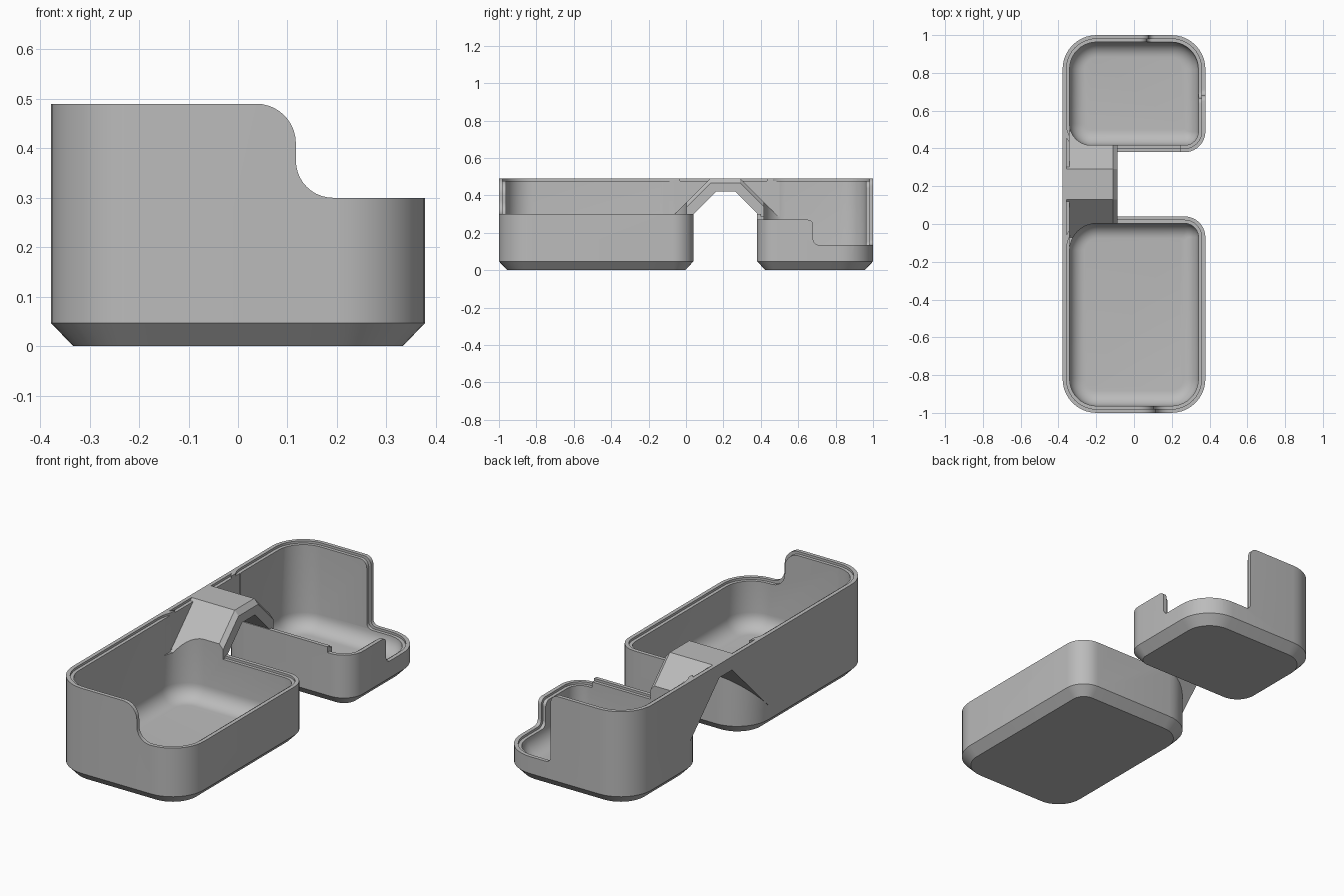
import bpy, bmesh, math
from mathutils import Vector

cube = bpy.data.objects.get("Cube")
if cube:
    bpy.data.objects.remove(cube)

TOP, WALL, LIP, STEP, FLOOR, FILLET = 0.49, 0.037, 0.02, 0.012, 0.045, 0.08

gray = bpy.data.materials.new("plain gray")
gray.use_nodes = True
gray.diffuse_color = (0.5, 0.5, 0.5, 1)
gray.node_tree.nodes["Principled BSDF"].inputs["Base Color"].default_value = (0.5, 0.5, 0.5, 1)


def loft(name, rings):
    """Closed solid through rings that share one point count."""
    bm = bmesh.new()
    loops = [[bm.verts.new(p) for p in ring] for ring in rings]
    n = len(loops[0])
    for a, b in zip(loops, loops[1:]):
        for i in range(n):
            j = (i + 1) % n
            bm.faces.new((a[i], a[j], b[j], b[i]))
    bm.faces.new(loops[0])
    bm.faces.new(loops[-1])
    bmesh.ops.recalc_face_normals(bm, faces=bm.faces)
    mesh = bpy.data.meshes.new(name)
    bm.to_mesh(mesh)
    bm.free()
    mesh.materials.append(gray)
    obj = bpy.data.objects.new(name, mesh)
    bpy.context.collection.objects.link(obj)
    return obj


def prism(name, points, axis, start, end, shift=(0, 0, 0)):
    """Extrude a profile of (other axis, z) points along x or y."""
    def place(p, d):
        return Vector((d, p[0], p[1]) if axis == "x" else (p[0], d, p[1])) + Vector(shift)
    return loft(name, [[place(p, d) for p in points] for d in (start, end)])


def rect(a, b, low, high=1):
    return [(a, low), (b, low), (b, high), (a, high)]


def boolean(target, tool, operation):
    mod = target.modifiers.new(operation, "BOOLEAN")
    mod.operation, mod.object, mod.solver = operation, tool, "EXACT"
    bpy.context.view_layer.objects.active = target
    bpy.ops.object.modifier_apply(modifier=mod.name)
    bpy.data.objects.remove(tool)


def outline(y0, y1, radii, inset, z, half=0.378, steps=10):
    """Rounded rectangle; radii go front right, back right, back left, front left."""
    ring = []
    corners = ((half, y0), (half, y1), (-half, y1), (-half, y0))
    for k, ((cx, cy), radius) in enumerate(zip(corners, radii)):
        r = max(radius - inset, 0.015)
        sx = math.copysign(1, cx)
        sy = -1 if cy == y0 else 1
        ox, oy = cx - sx * (inset + r), cy - sy * (inset + r)
        for i in range(steps + 1):
            t = math.radians(-90 + 90 * k + 90 * i / steps)
            ring.append((ox + r * math.cos(t), oy + r * math.sin(t), z))
    return ring


def drop(edge, high, low, r1, r2):
    """Region above a wall that falls from high to low in a rounded S at edge."""
    pts = [(-2, high)]
    turns = [math.radians(90 * i / 10) for i in range(11)]
    pts += [(edge - r1 + r1 * math.sin(t), high - r1 + r1 * math.cos(t)) for t in turns]
    pts += [(edge + r2 - r2 * math.cos(t), low + r2 - r2 * math.sin(t)) for t in turns]
    return pts + [(2, low), (2, 1), (-2, 1)]


def make_tray(name, y0, y1, radii, cuts):
    ring = lambda inset, z: outline(y0, y1, radii, inset, z)
    tray = loft(name, [ring(0.045, 0), ring(0, 0.047), ring(0, 0.6)])
    # Lower the rim, then sink its inner half a little further
    for points, axis, start, end, move in cuts:
        boolean(tray, prism("cut", points, axis, start, end), "DIFFERENCE")
    for points, axis, start, end, move in cuts:
        tool = prism("lip_cut", points, axis, start, end, move)
        boolean(tool, loft("lip_limit", [ring(LIP, 0.06), ring(LIP, 0.8)]), "INTERSECT")
        boolean(tray, tool, "DIFFERENCE")
    # Inner space with a rounded floor edge
    rings = []
    for i in range(9):
        t = math.radians(90 * i / 8)
        rings.append(ring(WALL + FILLET * (1 - math.sin(t)), FLOOR + FILLET * (1 - math.cos(t))))
    rings.append(ring(WALL, 0.9))
    return tray, loft(name + "_space", rings)


down, left_down, front_down = (0, 0, -STEP), (-STEP, 0, -STEP), (0, -STEP, -STEP)
inner_x = -0.378 + WALL

# Long front tray
front, front_space = make_tray("front_tray", -1, 0.04, (0.18, 0.11, 0.18, 0.18), [
    (drop(0.117, TOP, 0.3, 0.08, 0.075), "y", -2, 2, left_down),
    (rect(-0.12, 1, 0.3), "x", inner_x, 1, down),
])

# Short back tray
back, back_space = make_tray("back_tray", 0.38, 1, (0.11, 0.18, 0.18, 0.15), [
    (rect(-2, 2, TOP), "x", -1, 1, down),
    (drop(0.08, TOP, 0.135, 0.04, 0.03), "y", 0.72, 2, left_down),
    (drop(0.68, 0.27, 0.135, 0.03, 0.03), "x", 0.25, 1, front_down),
    (rect(-1, 0.5, 0.3), "x", inner_x, 1, down),
])

# Bridge: sloped roof with a bevelled free edge
under = [(-0.2, 0.06), (0.16, 0.42), (0.265, 0.42), (0.6, 0.085)]
roof = [(0.6, 0.18), (0.29, TOP), (0.13, TOP), (-0.2, 0.16)]
bevelled = [(y, z - 0.025) for y, z in roof]
bridge = loft("bridge", [[(x, y, z) for y, z in under + top] for x, top in
                         ((-0.378, roof), (-0.11, roof), (-0.088, bevelled))])

# Side wall that runs on across the bridge, with the same stepped rim
for x, z in ((-0.378 + LIP, TOP), (inner_x, TOP - STEP)):
    boolean(bridge, prism("side_wall", under + [(0.6, z), (-0.2, z)], "x", -0.378, x), "UNION")

# Join into one body and clear both spaces
body = front
body.name = "joined_trays"
for part in (back, bridge):
    boolean(body, part, "UNION")
for space in (front_space, back_space):
    boolean(body, space, "DIFFERENCE")

bpy.ops.object.select_all(action="DESELECT")
body.select_set(True)
bpy.context.view_layer.objects.active = body
bpy.ops.object.shade_smooth_by_angle(angle=math.radians(30))
